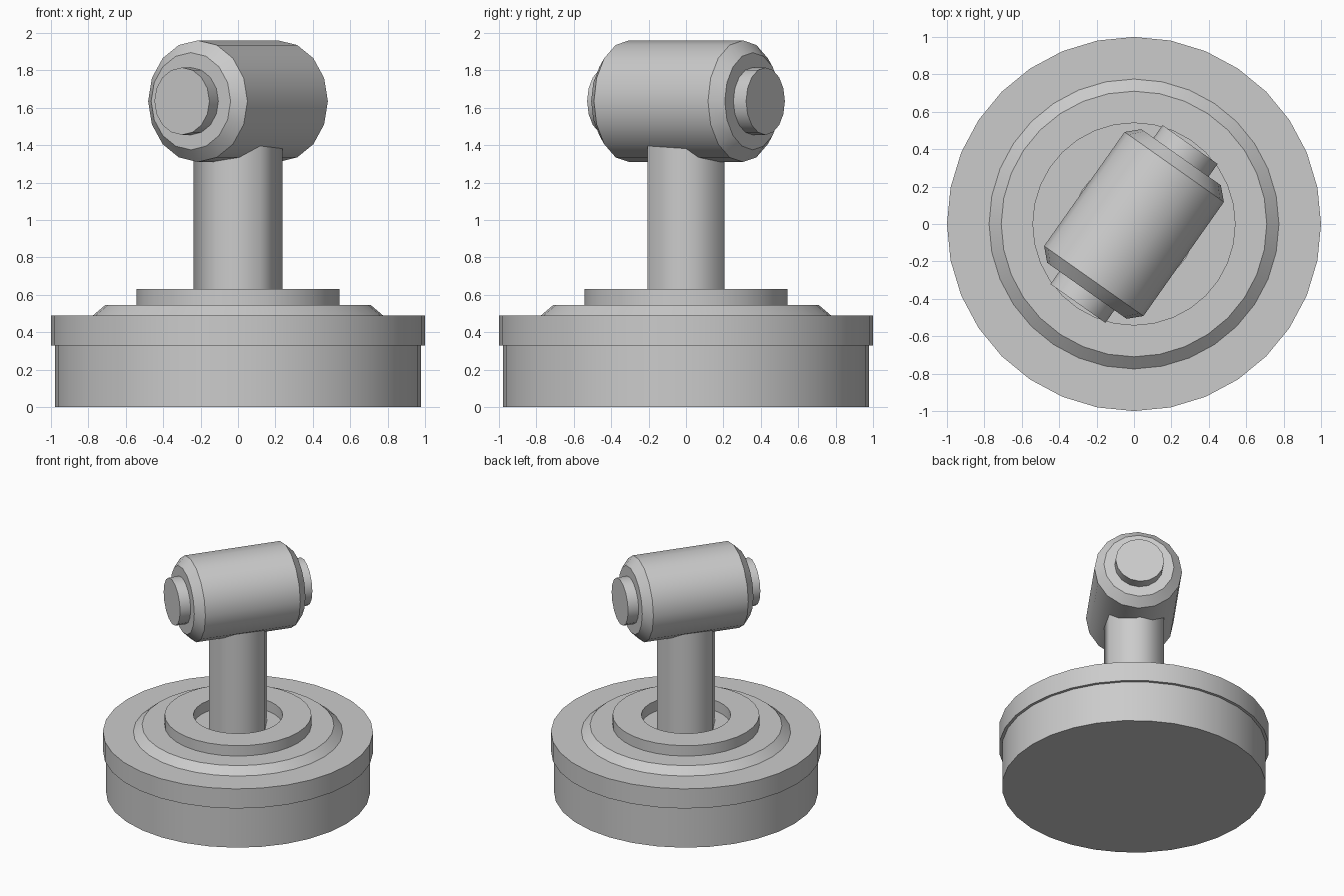
import bpy, bmesh, math
from mathutils import Matrix

if "Cube" in bpy.data.objects:
    bpy.data.objects.remove(bpy.data.objects["Cube"])

grey = bpy.data.materials.new("grey")
grey.diffuse_color = (0.6, 0.6, 0.6, 1)
grey.use_nodes = True
grey.node_tree.nodes["Principled BSDF"].inputs["Base Color"].default_value = grey.diffuse_color


def lathe(name, profile, sides, smooth=35, matrix=None, closed=False):
    """Turn (radius, height) points round z; open profiles get flat caps."""
    bm = bmesh.new()
    rings = []
    for r, z in profile:
        rings.append([bm.verts.new((r * math.cos(2 * math.pi * i / sides),
                                    r * math.sin(2 * math.pi * i / sides), z))
                      for i in range(sides)])
    pairs = list(zip(rings, rings[1:]))
    if closed:
        pairs.append((rings[-1], rings[0]))
    else:
        bm.faces.new(rings[0][::-1])
        bm.faces.new(rings[-1])
    for a, b in pairs:
        for i in range(sides):
            j = (i + 1) % sides
            bm.faces.new((a[i], a[j], b[j], b[i]))
    bmesh.ops.recalc_face_normals(bm, faces=bm.faces[:])
    if matrix:
        bm.transform(matrix)
    # smooth sides, sharp rims
    for f in bm.faces:
        f.smooth = True
    for e in bm.edges:
        e.smooth = e.calc_face_angle(0) < math.radians(smooth)
    me = bpy.data.meshes.new(name)
    bm.to_mesh(me)
    bm.free()
    me.materials.append(grey)
    ob = bpy.data.objects.new(name, me)
    bpy.context.collection.objects.link(ob)
    return ob


# Round base with overhanging rim and raised bevelled step
lathe("base", [(0.978, 0), (0.978, 0.33), (1.0, 0.33), (1.0, 0.49),
               (0.775, 0.49), (0.71, 0.545)], 32)

# Collar with an open well around the post
lathe("collar", [(0.543, 0.545), (0.543, 0.63), (0.33, 0.63), (0.33, 0.545)],
      32, closed=True)

# Six-sided post
lathe("post", [(0.238, 0.54), (0.238, 1.60)], 6, smooth=65)

# Turned head with chamfered ends and a pin at each end
half = [(0.18, 0.52), (0.18, 0.437), (0.26, 0.437), (0.325, 0.373)]
profile = [(r, -h) for r, h in half] + [(r, h) for r, h in reversed(half)]
place = (Matrix.Translation((0, 0, 1.635))
         @ Matrix.Rotation(math.radians(54.8), 4, 'Z')
         @ Matrix.Rotation(math.radians(90), 4, 'Y'))
lathe("head", profile, 16, matrix=place)
